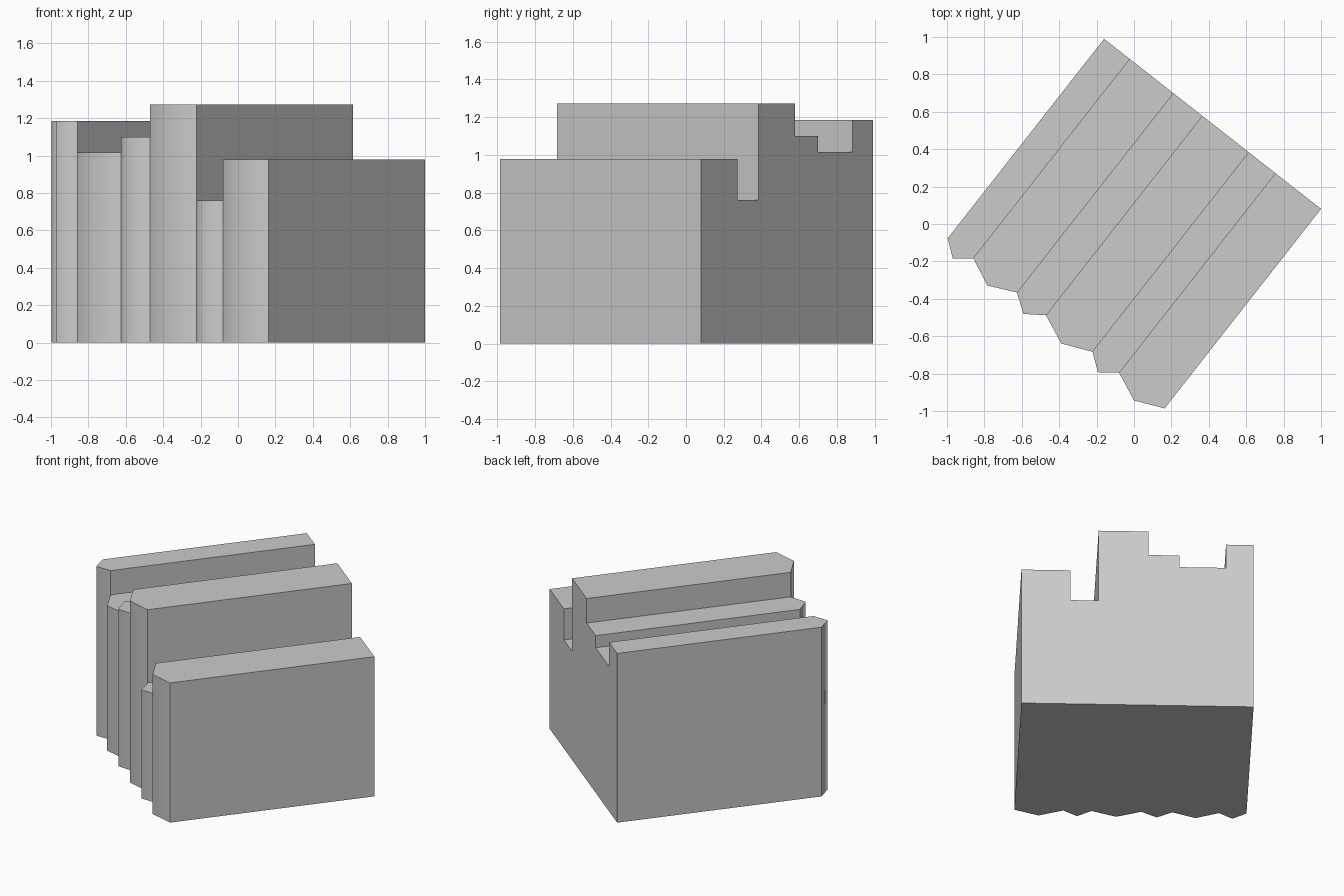
import bpy
import bmesh
from mathutils import Vector

cube = bpy.data.objects.get("Cube")
if cube:
    bpy.data.objects.remove(cube, do_unlink=True)

# Plain grey shared by every book
grey = bpy.data.materials.new("light_grey")
grey.use_nodes = True
GREY = (0.6, 0.6, 0.6, 1.0)
grey.diffuse_color = GREY
grey.node_tree.nodes["Principled BSDF"].inputs["Base Color"].default_value = GREY

# The row runs along ROW from its back corner; spines point along OUT
CORNER = Vector((-0.16, 0.99, 0))
ROW = Vector((0.787, -0.617, 0)).normalized()
OUT = Vector((ROW.y, -ROW.x, 0))
DEPTH, SPINE = 1.355, 0.068


def make_book(name, start, end, height):
    """Upright book with a pointed, softly shaded spine."""
    outline = [(start, 0), (start, DEPTH), ((start + end) / 2, DEPTH + SPINE),
               (end, DEPTH), (end, 0)]
    bm = bmesh.new()
    base = bm.faces.new([bm.verts.new(CORNER + ROW * s + OUT * t) for s, t in outline])
    top = bmesh.ops.extrude_face_region(bm, geom=[base], use_keep_orig=True)
    bmesh.ops.translate(bm, vec=(0, 0, height),
                        verts=[g for g in top["geom"] if isinstance(g, bmesh.types.BMVert)])
    bmesh.ops.recalc_face_normals(bm, faces=bm.faces)
    # Only the spine is rounded; every other edge stays crisp
    for face in bm.faces:
        along = face.normal.dot(OUT)
        face.smooth = 0.1 < along < 0.99
    for edge in bm.edges:
        edge.smooth = all(f.smooth for f in edge.link_faces)
    mesh = bpy.data.meshes.new(name)
    bm.to_mesh(mesh)
    bm.free()
    mesh.materials.append(grey)
    bpy.context.collection.objects.link(bpy.data.objects.new(name, mesh))


# Books from left to right: thickness and height
books = [(0.175, 1.185), (0.295, 1.015), (0.197, 1.10),
         (0.317, 1.272), (0.180, 0.76), (0.310, 0.978)]
position = 0.0
for number, (thickness, height) in enumerate(books, 1):
    make_book(f"book_{number}", position, position + thickness, height)
    position += thickness
